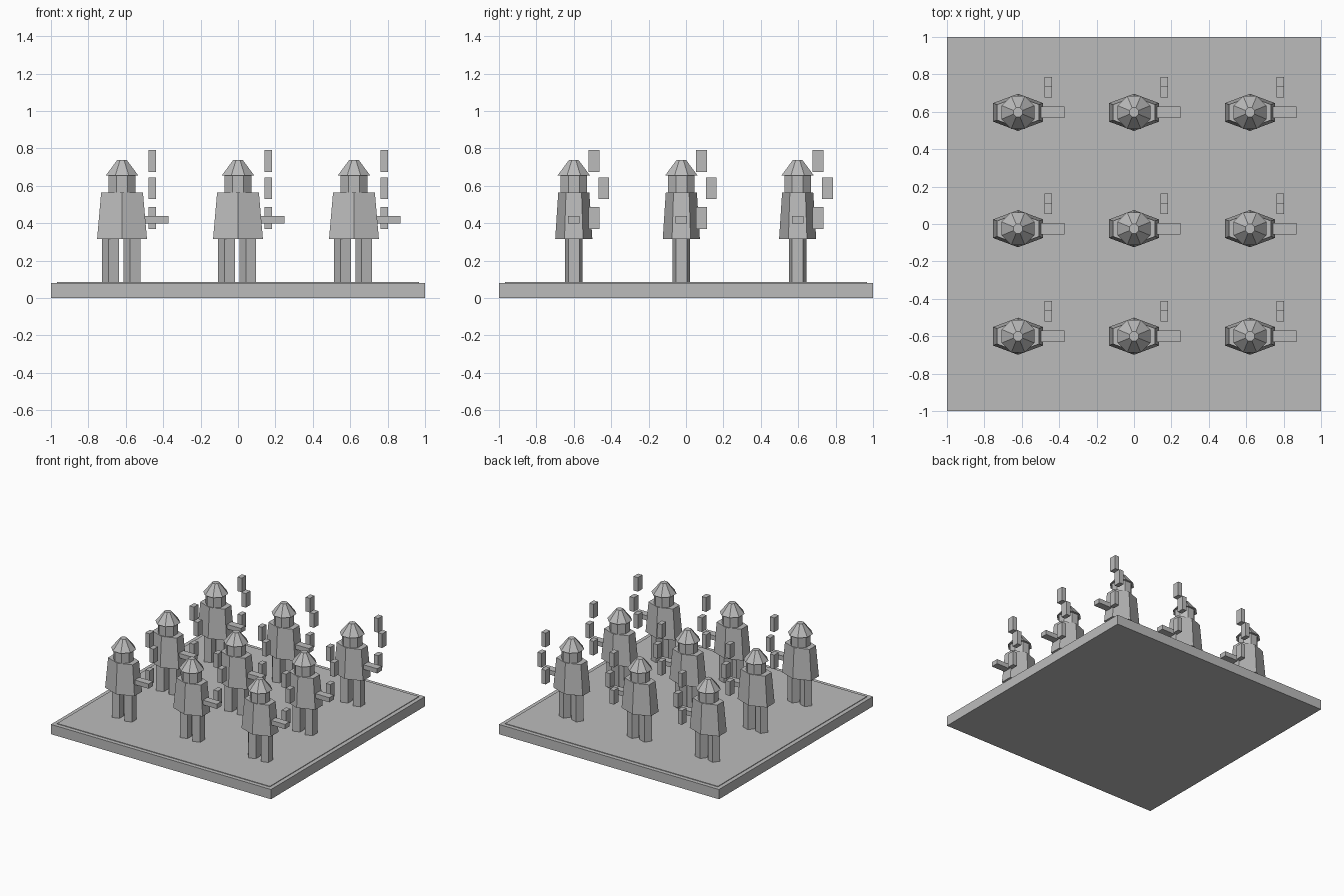
import bpy, bmesh, math
from mathutils import Matrix

if "Cube" in bpy.data.objects:
    bpy.data.objects.remove(bpy.data.objects["Cube"])

# One flat grey for the whole model
grey = bpy.data.materials.new("plain grey")
grey.diffuse_color = (0.5, 0.5, 0.5, 1)
grey.use_nodes = True
grey.node_tree.nodes["Principled BSDF"].inputs["Base Color"].default_value = grey.diffuse_color


def finish(name, bm):
    bmesh.ops.recalc_face_normals(bm, faces=bm.faces)
    mesh = bpy.data.meshes.new(name)
    bm.to_mesh(mesh)
    bm.free()
    mesh.materials.append(grey)
    obj = bpy.data.objects.new(name, mesh)
    bpy.context.collection.objects.link(obj)
    return obj


def box(name, x, y, z):
    """Box from (min, max) ranges."""
    bm = bmesh.new()
    bmesh.ops.create_cube(bm, size=1)
    for v in bm.verts:
        v.co = [r[0] if c < 0 else r[1] for c, r in zip(v.co, (x, y, z))]
    return finish(name, bm)


def prism(name, sides, start, r0, r1, z0, z1, x=0, y_scale=1):
    """Upright tapered prism with its first corner at angle start (degrees)."""
    bm = bmesh.new()
    rings = []
    for r, z in ((r0, z0), (r1, z1)):
        ring = []
        for i in range(sides):
            a = math.radians(start + 360 * i / sides)
            ring.append(bm.verts.new((x + r * math.cos(a), r * y_scale * math.sin(a), z)))
        rings.append(ring)
        bm.faces.new(ring)
    for i in range(sides):
        j = (i + 1) % sides
        bm.faces.new((rings[0][i], rings[0][j], rings[1][j], rings[1][i]))
    return finish(name, bm)


# Base slab with a thin raised panel
box("base", (-1, 1), (-1, 1), (0, 0.08))
box("base_panel", (-0.967, 0.967), (-0.967, 0.967), (0.08, 0.085))

# Parts of one figure, built at the origin
parts = [
    prism("left_leg", 5, 180, 0.05, 0.05, 0.08, 0.315, x=-0.057),
    prism("right_leg", 5, 180, 0.05, 0.05, 0.08, 0.315, x=0.057),
    prism("coat", 6, 90, 0.154, 0.129, 0.315, 0.564, y_scale=0.645),
    prism("head", 8, 22.5, 0.077, 0.077, 0.56, 0.655),
    prism("hat", 8, 22.5, 0.095, 0.027, 0.654, 0.739),
    box("arm", (0.09, 0.248), (-0.03, 0.03), (0.4, 0.438)),
    # Three staggered blocks beside each figure
    box("lower_block", (0.142, 0.181), (0.079, 0.137), (0.37, 0.486)),
    box("middle_block", (0.142, 0.181), (0.131, 0.189), (0.529, 0.645)),
    box("upper_block", (0.142, 0.181), (0.079, 0.137), (0.675, 0.791)),
]

# Three by three grid of figures
for row, y in enumerate((-0.6, -0.025, 0.597)):
    for col, x in enumerate((-0.62, 0, 0.62)):
        for part in parts:
            first = row == 0 and col == 0
            obj = part if first else part.copy()
            if not first:
                bpy.context.collection.objects.link(obj)
            obj.matrix_world = Matrix.Translation((x, y, 0))
